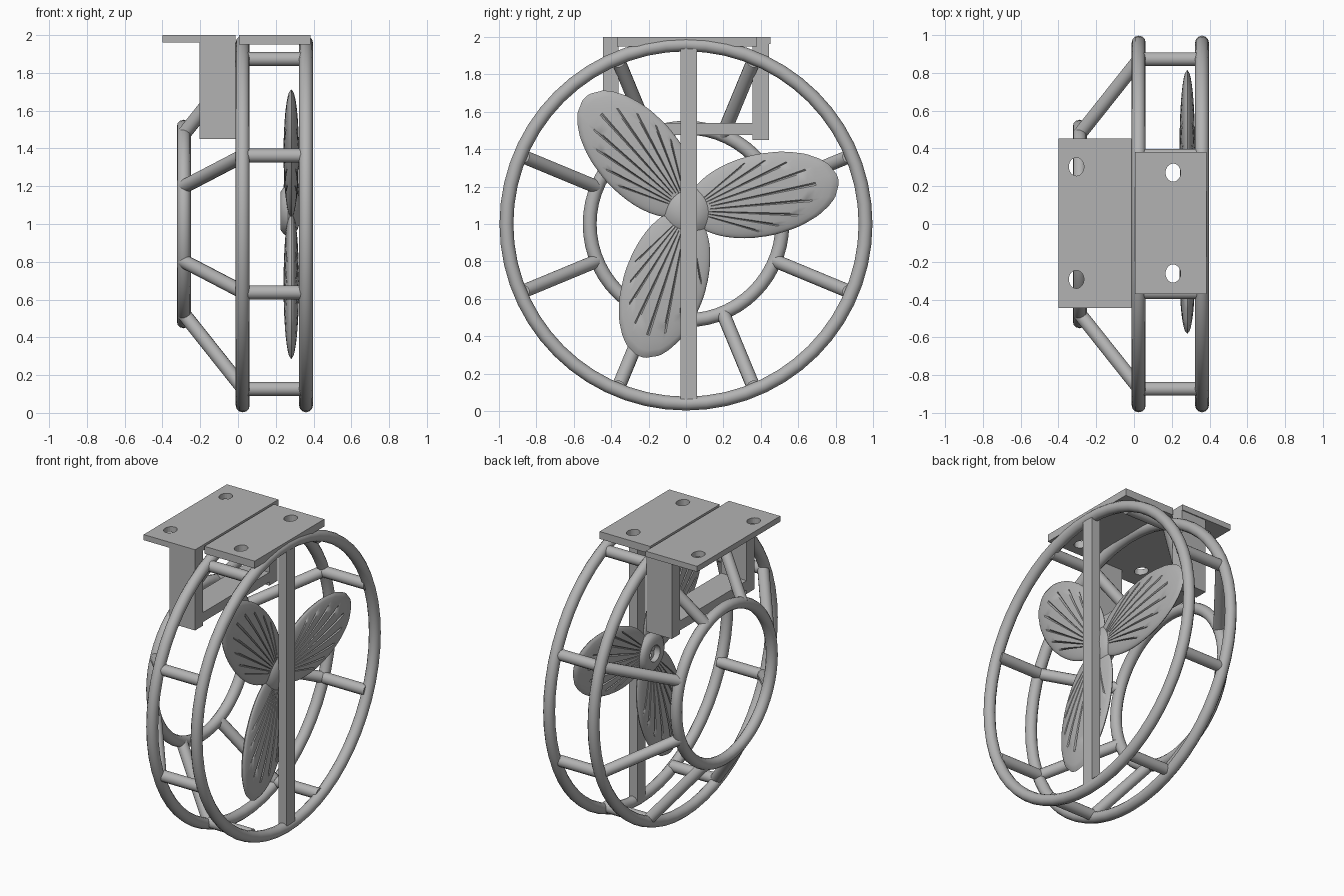
import bpy, bmesh
from math import pi, sin, cos, sqrt, radians
from mathutils import Vector, Matrix

old = bpy.data.objects.get("Cube")
if old:
    bpy.data.objects.remove(old, do_unlink=True)

grey = bpy.data.materials.new("plain grey")
grey.use_nodes = True
tone = (0.45, 0.45, 0.45, 1)
grey.diffuse_color = tone
grey.node_tree.nodes["Principled BSDF"].inputs["Base Color"].default_value = tone


def finish(name, bm, smooth=False):
    """Turn a bmesh into a named object."""
    bmesh.ops.recalc_face_normals(bm, faces=bm.faces)
    mesh = bpy.data.meshes.new(name)
    bm.to_mesh(mesh)
    bm.free()
    mesh.materials.append(grey)
    obj = bpy.data.objects.new(name, mesh)
    bpy.context.collection.objects.link(obj)
    if smooth:
        bpy.ops.object.select_all(action='DESELECT')
        obj.select_set(True)
        bpy.context.view_layer.objects.active = obj
        bpy.ops.object.shade_smooth_by_angle(angle=radians(35))
    return obj


def box(name, x, y, z):
    bm = bmesh.new()
    bmesh.ops.create_cube(bm, size=1)
    for v in bm.verts:
        for i, (lo, hi) in enumerate((x, y, z)):
            v.co[i] = lo if v.co[i] < 0 else hi
    return finish(name, bm)


def rod(name, a, b, radius):
    a, b = Vector(a), Vector(b)
    turn = (b - a).to_track_quat('Z', 'Y').to_matrix().to_4x4()
    bm = bmesh.new()
    bmesh.ops.create_cone(bm, cap_ends=True, segments=14, radius1=radius, radius2=radius,
                          depth=(b - a).length,
                          matrix=Matrix.Translation((a + b) / 2) @ turn)
    return finish(name, bm, True)


def spin_x(name, profile, steps, y=0, z=1, closed=True):
    """Revolve (x, radius) points around a line parallel to x."""
    bm = bmesh.new()
    rows = [[bm.verts.new((x, y + r * cos(2 * pi * k / steps), z + r * sin(2 * pi * k / steps)))
             for x, r in profile] for k in range(steps)]
    n = len(profile)
    for k in range(steps):
        p, q = rows[k], rows[(k + 1) % steps]
        for i in range(n if closed else n - 1):
            j = (i + 1) % n
            bm.faces.new((p[i], p[j], q[j], q[i]))
    bmesh.ops.remove_doubles(bm, verts=bm.verts, dist=0.0001)
    return finish(name, bm, True)


def ring(name, x, radius):
    tube = 0.037
    circle = [(x + tube * cos(i * pi / 6), radius + tube * sin(i * pi / 6)) for i in range(12)]
    spin_x(name, circle, 56)


def drilled_plate(name, x, y, z, holes):
    plate = box(name, x, y, z)
    bm = bmesh.new()
    for hx, hy in holes:
        spot = Matrix.Translation((hx, hy, z[0])) @ Matrix.Diagonal((0.04, 0.048, 1, 1))
        bmesh.ops.create_cone(bm, cap_ends=True, segments=24, radius1=1, radius2=1,
                              depth=0.4, matrix=spot)
    cutter = finish("hole_cutter", bm)
    cutter.hide_render = True
    mod = plate.modifiers.new("holes", 'BOOLEAN')
    mod.operation, mod.object, mod.solver = 'DIFFERENCE', cutter, 'EXACT'
    bpy.context.view_layer.update()
    baked = bpy.data.meshes.new_from_object(plate.evaluated_get(bpy.context.evaluated_depsgraph_get()))
    plate.modifiers.clear()
    plate.data = baked
    bpy.data.objects.remove(cutter, do_unlink=True)


# Guard cage: two large hoops, one small hoop, and eight pairs of struts
front_x, back_x, small_x = 0.36, 0.025, -0.287
big, small = 0.96, 0.515
ring("outer_hoop", front_x, big)
ring("inner_hoop", back_x, big)
ring("small_hoop", small_x, small)
for k in range(8):
    a = radians(22.5 + 45 * k)
    on = lambda x, r: (x, r * cos(a), 1 + r * sin(a))
    rod(f"cross_strut_{k + 1}", on(back_x, big - 0.015), on(front_x, big - 0.015), 0.037)
    rod(f"sloped_strut_{k + 1}", on(back_x, big - 0.02), on(small_x, small), 0.037)

# Upright bar carrying the propeller side
box("upright_bar", (0.325, 0.388), (-0.03, 0.06), (0.04, 1.96))

# Mounting plates and hanging bracket
drilled_plate("narrow_plate", (0.005, 0.385), (-0.37, 0.38), (1.95, 2.0),
              [(0.207, -0.262), (0.207, 0.272)])
drilled_plate("wide_plate", (-0.4, -0.012), (-0.445, 0.452), (1.962, 2.0),
              [(-0.305, -0.293), (-0.305, 0.303)])
depth = (-0.205, -0.012)
box("bracket_leg_right", depth, (-0.445, -0.36), (1.45, 1.97))
box("bracket_leg_left", depth, (0.355, 0.445), (1.45, 1.97))
box("bracket_crossbar", depth, (-0.37, 0.37), (1.475, 1.54))

# Hub: domed cap with a shaft hole at its back
hub_y, hub_z = 0.012, 1.07
spin_x("hub", [(0.3, 0), (0.3, 0.055), (0.225, 0.055), (0.225, 0.1), (0.24, 0.122),
               (0.265, 0.135), (0.29, 0.13), (0.315, 0.1), (0.33, 0.055), (0.335, 0)],
       32, hub_y, hub_z, closed=False)


# Blades: flattened petals with fine radial grooves on both sides
def blade(name, angle):
    a, b, thick, centre_x = 0.41, 0.22, 0.041, 0.282
    grooves = [-28, -21, -14, -7, 0, 7, 14, 21, 28]
    fan = [(t, False) for t in range(-86, 87, 4) if all(abs(t - g) > 1 for g in grooves)]
    for g in grooves:
        fan += [(g - 0.7, False), (g, True), (g + 0.7, False)]
    fan.sort()
    steps = [i / 20 for i in range(1, 20)] + [0.975, 1]
    spin = Matrix.Rotation(radians(angle), 4, 'X')
    bm = bmesh.new()
    for side in (-1, 1):
        rows = []
        for t, cut in fan:
            c, s = cos(radians(t)), sin(radians(t))
            reach = (2 * c / a) / (c * c / a ** 2 + s * s / b ** 2)
            row = []
            for q in steps:
                u, v = q * reach * c, q * reach * s
                h = thick * sqrt(max(0, 1 - (u / a - 1) ** 2 - (v / b) ** 2))
                if cut and 0.15 < q < 0.85:
                    h = max(0.002, h - 0.012)
                row.append(bm.verts.new(spin @ Vector((side * h, u, v))
                                        + Vector((centre_x, hub_y, hub_z))))
            rows.append(row)
        for p, r in zip(rows, rows[1:]):
            for i in range(len(steps) - 1):
                bm.faces.new((p[i], p[i + 1], r[i + 1], r[i]))
    bmesh.ops.remove_doubles(bm, verts=bm.verts, dist=0.0002)
    finish(name, bm, True)


for k in range(3):
    blade(f"blade_{k + 1}", 12 + 120 * k)
